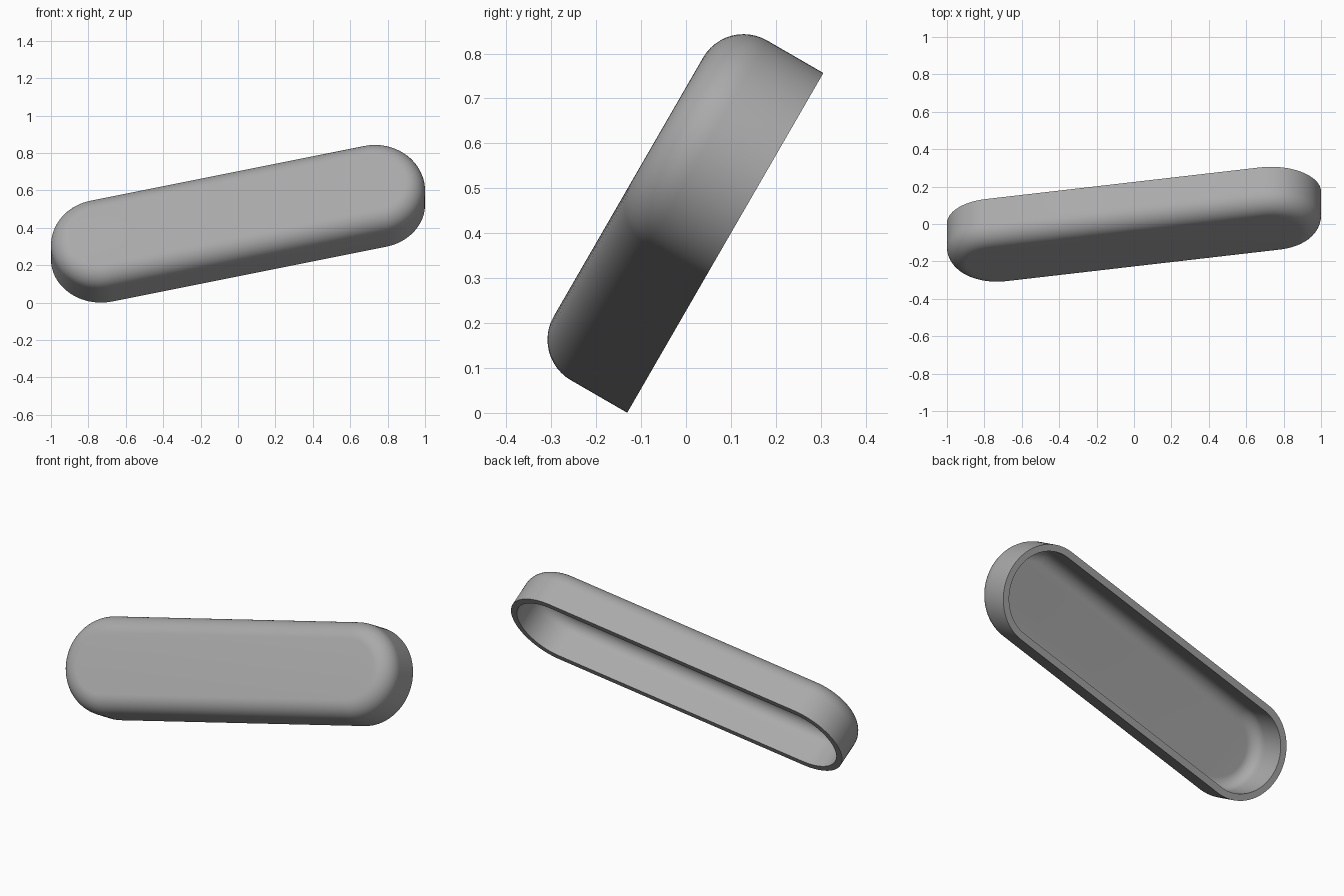
import bpy, bmesh, math
from mathutils import Matrix

if "Cube" in bpy.data.objects:
    bpy.data.objects.remove(bpy.data.objects["Cube"])

RADIUS = 0.2675      # end radius of the capsule outline
HALF = 0.752         # half distance between end centres
DEPTH = 0.249
FILLET = 0.104
WALL = 0.036
END_STEPS = 40
ARC_STEPS = 12

grey = bpy.data.materials.new("mid grey")
grey.diffuse_color = (0.4, 0.4, 0.4, 1)
grey.use_nodes = True
grey.node_tree.nodes["Principled BSDF"].inputs["Base Color"].default_value = grey.diffuse_color


def outline(inset, height):
    """Capsule-shaped ring, shrunk by inset, at the given height."""
    r = RADIUS - inset
    pts = []
    for side, start in ((1, -math.pi / 2), (-1, math.pi / 2)):
        for i in range(END_STEPS + 1):
            a = start + math.pi * i / END_STEPS
            pts.append((side * HALF + r * math.cos(a), r * math.sin(a), height))
    return pts


def rounded_wall(inset, top, fillet):
    """Section of a wall rising from the rim and rolling over into a flat face."""
    section = [(inset, 0.0)]
    for i in range(ARC_STEPS + 1):
        a = math.pi / 2 * i / ARC_STEPS
        section.append((inset + fillet * (1 - math.cos(a)),
                        top - fillet * (1 - math.sin(a))))
    return section


# Section: outer face edge -> rim -> inner floor edge
outer = rounded_wall(0.0, DEPTH, FILLET)
inner = rounded_wall(WALL, DEPTH - WALL, FILLET - WALL)
section = outer[::-1] + inner

# Hollow capsule shell swept around the outline
bm = bmesh.new()
rings = [[bm.verts.new(p) for p in outline(*s)] for s in section]
for a, b in zip(rings, rings[1:]):
    n = len(a)
    for i in range(n):
        j = (i + 1) % n
        bm.faces.new((a[i], b[i], b[j], a[j]))
bm.faces.new(rings[0])
bm.faces.new(rings[-1][::-1])
bmesh.ops.recalc_face_normals(bm, faces=bm.faces)

# Roll in its own plane, then lean back
bm.transform(Matrix.Translation((0, 0.0875, 0.3785))
             @ Matrix.Rotation(math.radians(60), 4, 'X')
             @ Matrix.Rotation(math.radians(13), 4, 'Z'))
mesh = bpy.data.meshes.new("capsule_shell")
bm.to_mesh(mesh)
bm.free()
mesh.materials.append(grey)
shell = bpy.data.objects.new("capsule_shell", mesh)
bpy.context.collection.objects.link(shell)

# Smooth curves, crisp rim
bpy.context.view_layer.objects.active = shell
shell.select_set(True)
bpy.ops.object.shade_smooth_by_angle(angle=math.radians(35))
